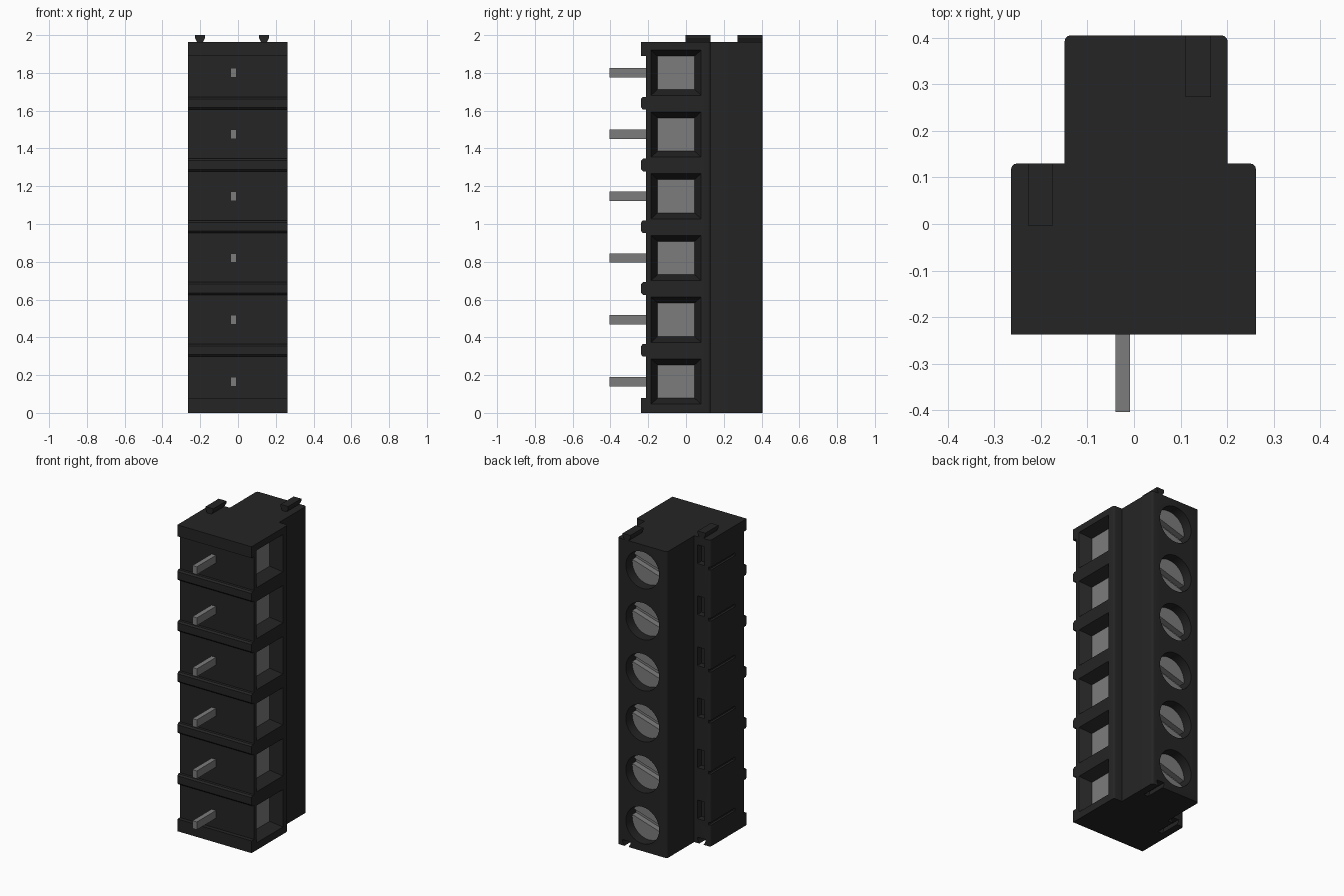
import bpy, bmesh, math
from mathutils import Matrix, Vector

if "Cube" in bpy.data.objects:
    bpy.data.objects.remove(bpy.data.objects["Cube"], do_unlink=True)


def material(name, value, rough):
    m = bpy.data.materials.new(name)
    m.use_nodes = True
    col = (value, value, value, 1)
    m.diffuse_color = col
    bsdf = m.node_tree.nodes["Principled BSDF"]
    bsdf.inputs["Base Color"].default_value = col
    bsdf.inputs["Roughness"].default_value = rough
    return m


BLACK = material("black plastic", 0.018, 0.6)
GREY = material("grey metal", 0.2, 0.5)

PITCH, COUNT, HEIGHT = 0.327, 6, 1.963
CENTRES = [0.166 + PITCH * i for i in range(COUNT)]
SCREW_X, SCREW_R = 0.025, 0.118


def prism(bm, points, offset):
    """Extrude a closed loop of 3D points by a vector."""
    face = bm.faces.new([bm.verts.new(p) for p in points])
    new = bmesh.ops.extrude_face_region(bm, geom=[face])["geom"]
    verts = [v for v in new if isinstance(v, bmesh.types.BMVert)]
    bmesh.ops.translate(bm, vec=Vector(offset), verts=verts)


def box(bm, x0, x1, y0, y1, z0, z1):
    prism(bm, [(x0, y0, z0), (x1, y0, z0), (x1, y1, z0), (x0, y1, z0)], (0, 0, z1 - z0))


def cylinder(bm, y0, y1, radius, z):
    mat = Matrix.Translation((SCREW_X, (y0 + y1) / 2, z)) @ Matrix.Rotation(math.pi / 2, 4, "X")
    bmesh.ops.create_cone(bm, cap_ends=True, segments=32, radius1=radius,
                          radius2=radius, depth=y1 - y0, matrix=mat)


def dovetail(bm, x, y0, y1, z):
    """Rail that is wider at the top, running along y."""
    shape = [(-0.013, -0.004), (0.013, -0.004), (0.027, 0.022), (0.027, 0.037), (-0.027, 0.037), (-0.027, 0.022)]
    prism(bm, [(x + a, y0, z + b) for a, b in shape], (0, y1 - y0, 0))


def finish(bm, name, mat):
    bmesh.ops.recalc_face_normals(bm, faces=bm.faces[:])
    me = bpy.data.meshes.new(name)
    bm.to_mesh(me)
    bm.free()
    me.materials.append(mat)
    ob = bpy.data.objects.new(name, me)
    bpy.context.collection.objects.link(ob)
    return ob


def activate(ob):
    bpy.ops.object.select_all(action="DESELECT")
    ob.select_set(True)
    bpy.context.view_layer.objects.active = ob


def smooth(ob):
    activate(ob)
    bpy.ops.object.shade_smooth_by_angle(angle=math.radians(35))


def cut(ob, cutter):
    cutter.hide_render = True
    mod = ob.modifiers.new("cut", "BOOLEAN")
    mod.operation, mod.solver, mod.object = "DIFFERENCE", "EXACT", cutter
    activate(ob)
    bpy.ops.object.modifier_apply(modifier=mod.name)
    bpy.data.objects.remove(cutter, do_unlink=True)


# Housing: stepped outline with four rounded corners
def rounded(cx, cy, start, r=0.013):
    return [(cx + r * math.cos(math.radians(start + a)), cy + r * math.sin(math.radians(start + a)), 0)
            for a in (0, 30, 60, 90)]


outline = ([(-0.264, -0.211, 0), (0.262, -0.211, 0)] + rounded(0.249, 0.117, 0)
           + [(0.201, 0.13, 0)] + rounded(0.188, 0.392, 0) + rounded(-0.136, 0.392, 90)
           + [(-0.149, 0.13, 0)] + rounded(-0.251, 0.117, 90))
bm = bmesh.new()
prism(bm, outline, (0, 0, HEIGHT))
housing = finish(bm, "housing", BLACK)

# Openings: wire funnels, screw wells, side slots and dovetail grooves
bm = bmesh.new()
for z in CENTRES:
    rings = []
    for x, y0, y1, h in ((0.272, -0.19, 0.085, 0.124), (0.19, -0.15, 0.045, 0.088)):
        rings.append([bm.verts.new((x, y, z + dz)) for y, dz in ((y0, -h), (y1, -h), (y1, h), (y0, h))])
    for i in range(4):
        j = (i + 1) % 4
        bm.faces.new((rings[0][i], rings[0][j], rings[1][j], rings[1][i]))
    bm.faces.new(rings[0])
    bm.faces.new(rings[1])
    cylinder(bm, 0.28, 0.45, SCREW_R, z)
    box(bm, -0.222, -0.172, 0.09, 0.17, z - 0.01, z + 0.11)
    box(bm, -0.30, -0.25, -0.12, 0.17, z - 0.03, z - 0.012)
dovetail(bm, -0.201, -0.003, 0.2, 0)
dovetail(bm, 0.138, 0.273, 0.5, 0)
cut(housing, finish(bm, "opening_cutter", BLACK))
smooth(housing)

# Top rails that mate with the grooves underneath
for name, x, y0, y1 in (("right_rail", -0.201, -0.003, 0.13), ("left_rail", 0.138, 0.273, 0.405)):
    bm = bmesh.new()
    dovetail(bm, x, y0, y1, HEIGHT)
    finish(bm, name, BLACK)

# Front ribs: square at both ends, chamfered between the poles
bm = bmesh.new()
box(bm, -0.264, 0.262, -0.237, -0.205, 0, 0.078)
box(bm, -0.264, 0.262, -0.237, -0.205, 1.89, HEIGHT)
for i in range(1, COUNT):
    z0 = 0.298 + PITCH * (i - 1)
    z1 = z0 + 0.067
    shape = [(-0.205, z0), (-0.228, z0), (-0.237, z0 + 0.01), (-0.237, z1 - 0.01), (-0.228, z1), (-0.205, z1)]
    prism(bm, [(-0.264, y, z) for y, z in shape], (0.526, 0, 0))
finish(bm, "front_ribs", BLACK)

for n, z in enumerate(CENTRES, 1):
    # Solder pin
    bm = bmesh.new()
    box(bm, -0.04, -0.009, -0.404, -0.19, z - 0.025, z + 0.025)
    finish(bm, f"pin_{n}", GREY)

    # Clamp plate at the bottom of the funnel
    bm = bmesh.new()
    box(bm, 0.186, 0.193, -0.15, 0.045, z - 0.088, z + 0.088)
    finish(bm, f"clamp_plate_{n}", GREY)

    # Slotted screw head
    bm = bmesh.new()
    cylinder(bm, 0.27, 0.342, SCREW_R - 0.001, z)
    screw = finish(bm, f"screw_{n}", GREY)
    bm = bmesh.new()
    box(bm, -0.2, 0.2, 0.305, 0.4, -0.02, 0.02)
    bm.transform(Matrix.Translation((SCREW_X, 0, z)) @ Matrix.Rotation(math.radians(-17), 4, "Y"))
    cut(screw, finish(bm, "slot_cutter", GREY))
    smooth(screw)
